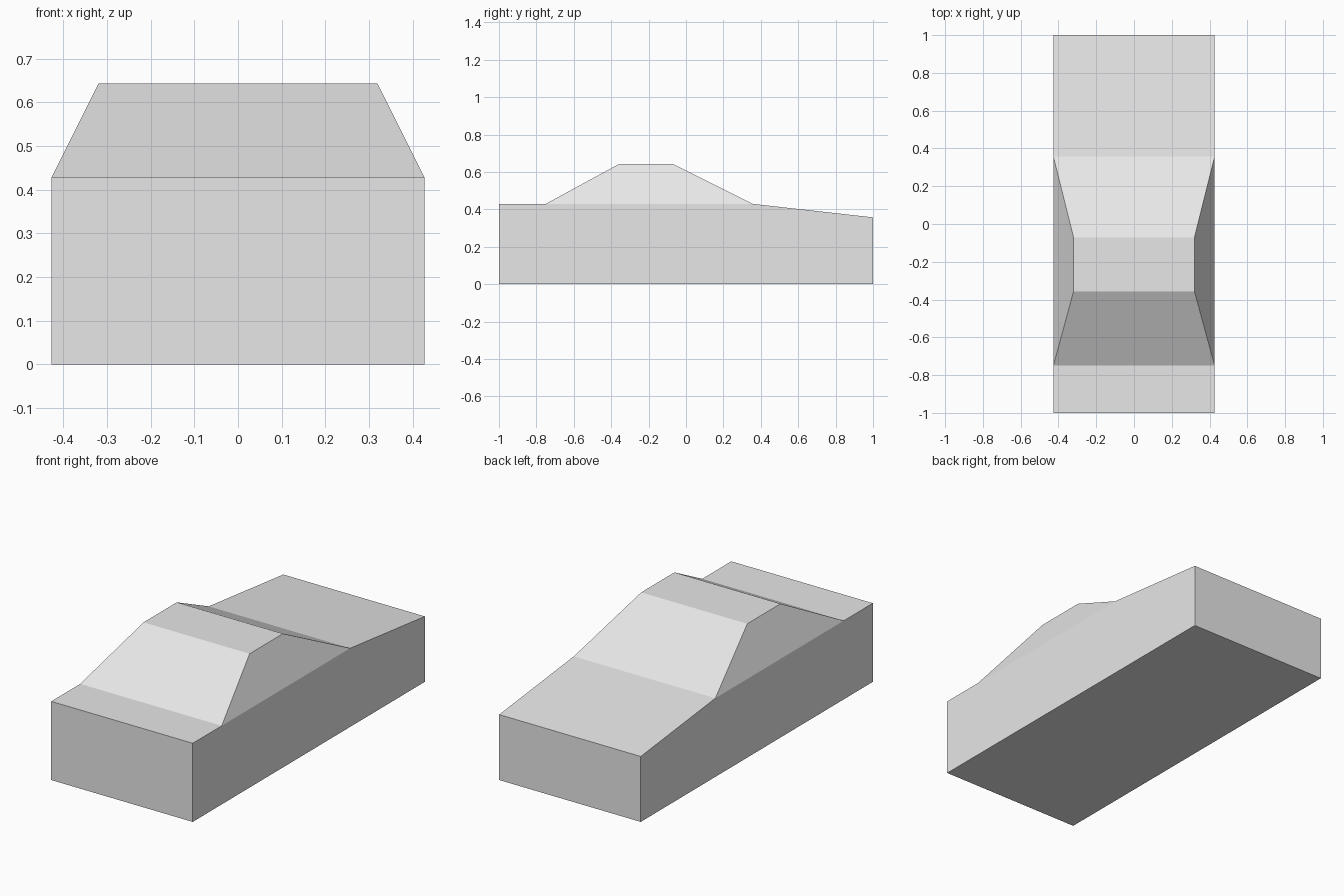
import bpy
import bmesh

cube = bpy.data.objects.get("Cube")
if cube:
    bpy.data.objects.remove(cube, do_unlink=True)

# Single grey material
grey = bpy.data.materials.new("light_grey")
grey.use_nodes = True
colour = (0.8, 0.8, 0.8, 1)
grey.diffuse_color = colour
grey.node_tree.nodes["Principled BSDF"].inputs["Base Color"].default_value = colour

HALF_WIDTH, ROOF_HALF = 0.427, 0.32
BELT, ROOF = 0.429, 0.643


def make_object(name, bm):
    bmesh.ops.recalc_face_normals(bm, faces=bm.faces[:])
    mesh = bpy.data.meshes.new(name)
    bm.to_mesh(mesh)
    bm.free()
    mesh.materials.append(grey)
    obj = bpy.data.objects.new(name, mesh)
    bpy.context.collection.objects.link(obj)
    return obj


# Lower body: side profile extruded across the width
profile = [(-1, 0), (1, 0), (1, 0.357), (0.357, BELT), (-1, BELT)]
bm = bmesh.new()
side = bm.faces.new([bm.verts.new((-HALF_WIDTH, y, z)) for y, z in profile])
result = bmesh.ops.extrude_face_region(bm, geom=[side])
moved = [g for g in result["geom"] if isinstance(g, bmesh.types.BMVert)]
bmesh.ops.translate(bm, verts=moved, vec=(2 * HALF_WIDTH, 0, 0))
make_object("lower_body", bm)


# Cabin: tapered block between the belt line and the flat roof
def ring(bm, half, front, back, z):
    corners = [(-half, front), (half, front), (half, back), (-half, back)]
    return [bm.verts.new((x, y, z)) for x, y in corners]


bm = bmesh.new()
base = ring(bm, HALF_WIDTH, -0.75, 0.357, BELT)
top = ring(bm, ROOF_HALF, -0.357, -0.071, ROOF)
bm.faces.new(top)
bm.faces.new(base)
for i in range(4):
    j = (i + 1) % 4
    bm.faces.new((base[i], base[j], top[j], top[i]))
# Leave the underside open where it rests on the body
bmesh.ops.recalc_face_normals(bm, faces=bm.faces[:])
under = [f for f in bm.faces if f.normal.z < -0.9]
bmesh.ops.delete(bm, geom=under, context="FACES_ONLY")
make_object("cabin", bm)
